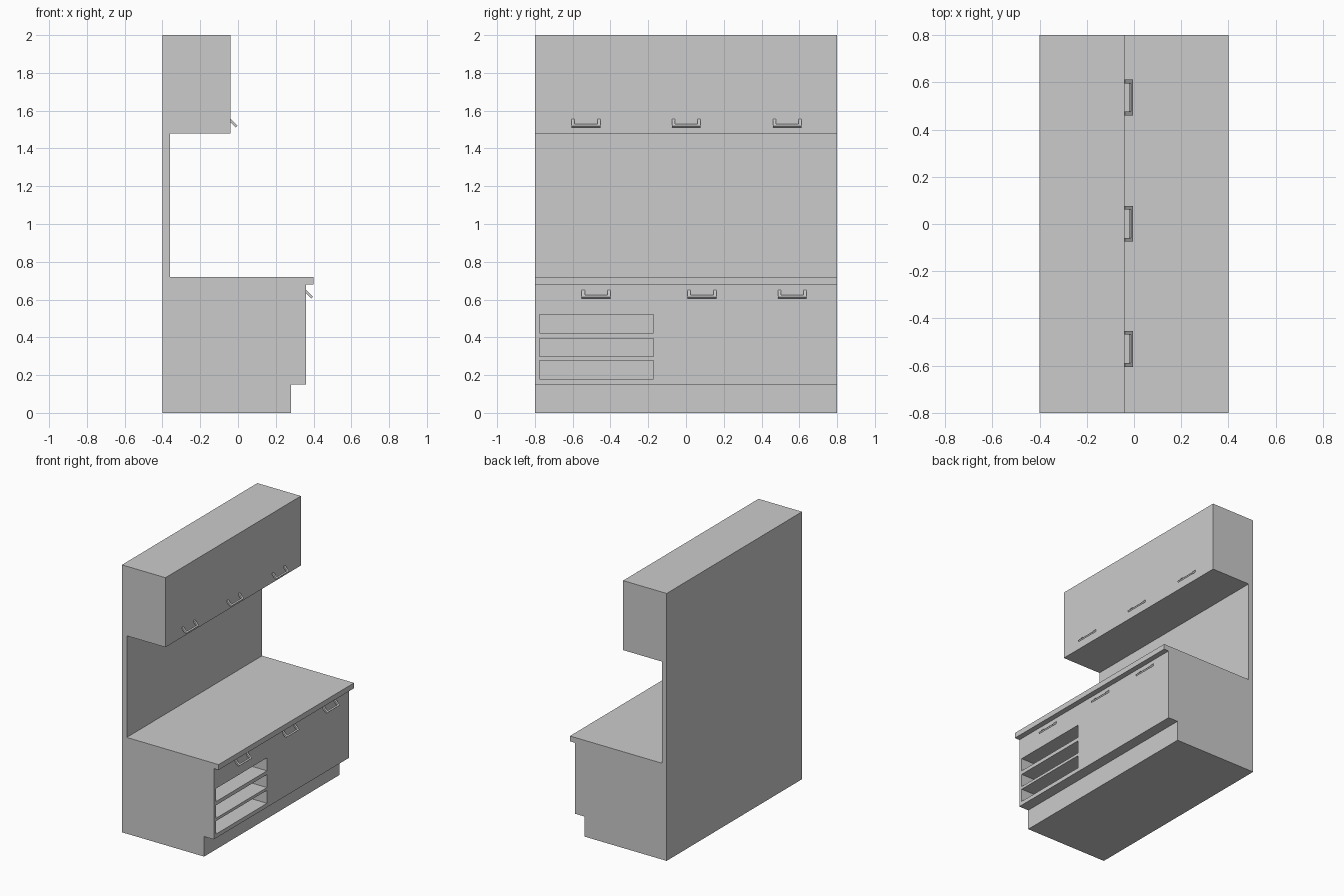
import bpy
import bmesh
from math import radians
from mathutils import Matrix, Vector

if "Cube" in bpy.data.objects:
    bpy.data.objects.remove(bpy.data.objects["Cube"], do_unlink=True)


def make_material(name, colour):
    mat = bpy.data.materials.new(name)
    mat.use_nodes = True
    mat.diffuse_color = colour
    mat.node_tree.nodes["Principled BSDF"].inputs["Base Color"].default_value = colour
    return mat


grey = make_material("plain_grey", (0.6, 0.6, 0.6, 1))


def finish(name, bm):
    bmesh.ops.recalc_face_normals(bm, faces=bm.faces)
    mesh = bpy.data.meshes.new(name)
    bm.to_mesh(mesh)
    bm.free()
    mesh.materials.append(grey)
    obj = bpy.data.objects.new(name, mesh)
    bpy.context.collection.objects.link(obj)
    return obj


def add_box(bm, low, high):
    low, high = Vector(low), Vector(high)
    matrix = Matrix.Translation((low + high) / 2) @ Matrix.Diagonal((high - low).to_4d())
    bmesh.ops.create_cube(bm, size=1, matrix=matrix)


# Cabinet body: toe kick, base unit, worktop, back panel and wall unit in one side profile
profile = [(-0.4, 0), (0.28, 0), (0.28, 0.15), (0.36, 0.15), (0.36, 0.68), (0.4, 0.68),
           (0.4, 0.72), (-0.36, 0.72), (-0.36, 1.48), (-0.04, 1.48), (-0.04, 2), (-0.4, 2)]
bm = bmesh.new()
side = bm.faces.new([bm.verts.new((x, -0.8, z)) for x, z in profile])
extruded = bmesh.ops.extrude_face_region(bm, geom=[side])["geom"]
bmesh.ops.translate(bm, vec=(0, 1.6, 0),
                    verts=[v for v in extruded if isinstance(v, bmesh.types.BMVert)])
body = finish("cabinet_body", bm)

# Three open shelf recesses cut into the base unit
bm = bmesh.new()
for bottom in (0.18, 0.298, 0.423):
    add_box(bm, (-0.3, -0.775, bottom), (0.5, -0.172, bottom + 0.097))
cutter = finish("shelf_cutter", bm)
cutter.hide_render = True
cutter.hide_set(True)
cut = body.modifiers.new("shelf_recesses", "BOOLEAN")
cut.operation = "DIFFERENCE"
cut.solver = "EXACT"
cut.object = cutter
bpy.context.view_layer.objects.active = body
body.select_set(True)
bpy.ops.object.modifier_apply(modifier=cut.name)
bpy.data.objects.remove(cutter, do_unlink=True)


# Handles: two prongs and a grip bar, tilted down and outward
def add_handle(name, x, y, z):
    bm = bmesh.new()
    half, reach, thick = 0.076, 0.046, 0.006
    for s in (-1, 1):
        ends = sorted((s * half, s * (half - 0.016)))
        add_box(bm, (-0.004, ends[0], -thick), (reach - 0.012, ends[1], thick))
    add_box(bm, (reach - 0.012, -half, -thick), (reach, half, thick))
    bm.transform(Matrix.Translation((x, y, z)) @ Matrix.Rotation(radians(45), 4, "Y"))
    finish(name, bm)


rows = {"upper_handle": (-0.04, 1.548, (-0.529, 0.001, 0.536)),
        "lower_handle": (0.36, 0.643, (-0.476, 0.085, 0.563))}
for row, (x, z, places) in rows.items():
    for number, y in enumerate(places, 1):
        add_handle(f"{row}_{number}", x, y, z)
